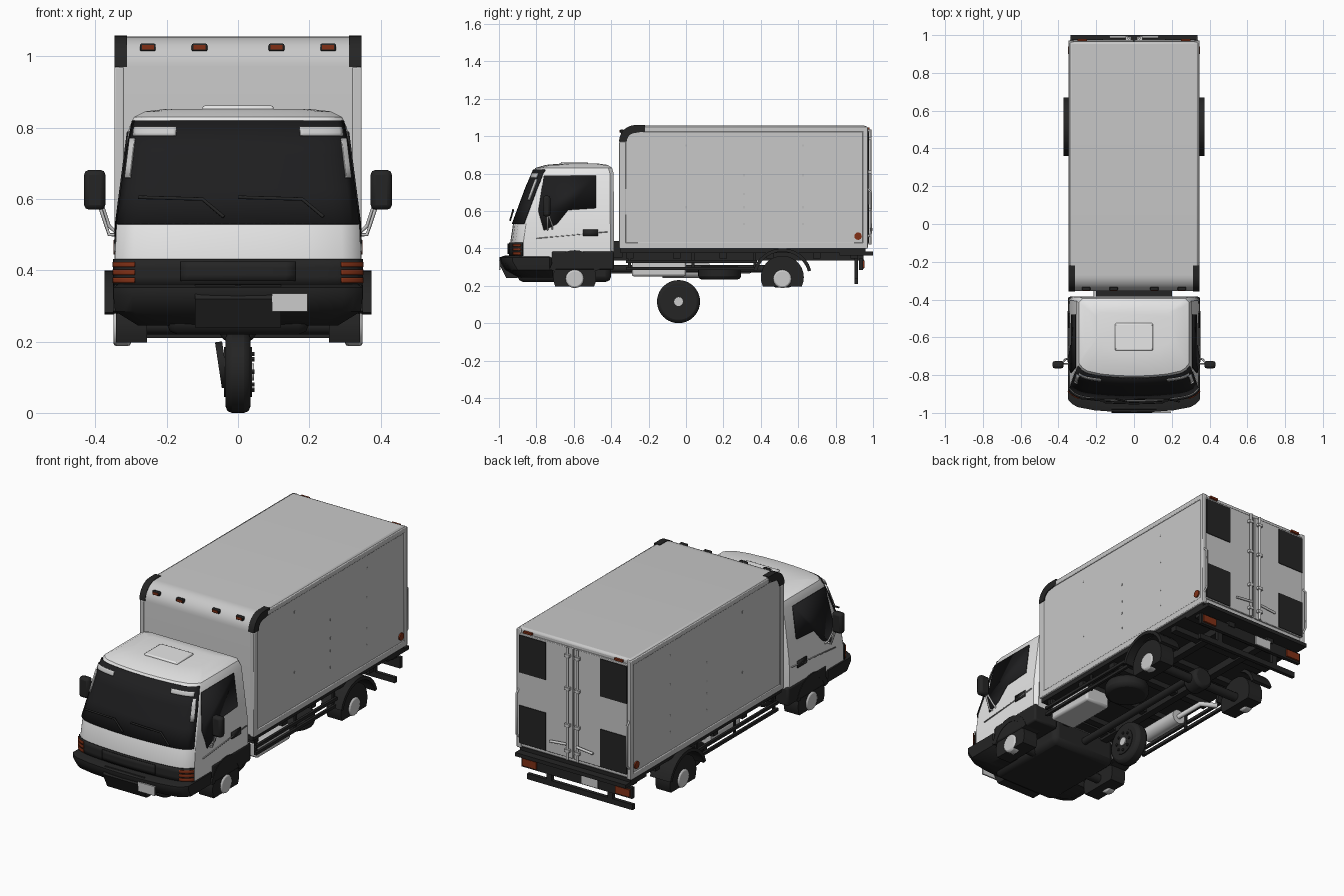
import bpy, bmesh, math
from mathutils import Vector, Matrix

if "Cube" in bpy.data.objects:
    bpy.data.objects.remove(bpy.data.objects["Cube"])


def material(name, r, g, b):
    m = bpy.data.materials.new(name)
    m.use_nodes = True
    m.diffuse_color = (r, g, b, 1)
    m.node_tree.nodes["Principled BSDF"].inputs["Base Color"].default_value = (r, g, b, 1)
    return m


WHITE = material("white_paint", .83, .83, .83)
PANEL = material("cargo_grey", .58, .58, .58)
TRIM = material("trim_grey", .45, .45, .45)
BLACK = material("black_plastic", .018, .018, .018)
GLASS = material("dark_glass", .013, .013, .014)
LAMP = material("lamp_orange", .22, .03, .008)
METAL = material("light_metal", .6, .6, .6)
made = []


def finish(name, bm, mat, mirror=False, bevel=0, thick=0):
    bmesh.ops.recalc_face_normals(bm, faces=bm.faces)
    me = bpy.data.meshes.new(name)
    bm.to_mesh(me)
    bm.free()
    me.materials.append(mat)
    ob = bpy.data.objects.new(name, me)
    bpy.context.collection.objects.link(ob)
    made.append(ob)
    if thick:
        mod = ob.modifiers.new("thickness", 'SOLIDIFY')
        mod.thickness, mod.offset = thick, 0
    if bevel:
        mod = ob.modifiers.new("bevel", 'BEVEL')
        mod.width, mod.segments = bevel, 2
    if mirror:
        ob.modifiers.new("mirror", 'MIRROR')
    return ob


def box(name, x, y, z, mat, **kw):
    bm = bmesh.new()
    mid = Vector([sum(p) / 2 for p in (x, y, z)])
    size = [abs(p[1] - p[0]) for p in (x, y, z)]
    bmesh.ops.create_cube(bm, size=1, matrix=Matrix.Translation(mid) @ Matrix.Diagonal((*size, 1)))
    return finish(name, bm, mat, **kw)


def cyl(name, centre, r, depth, axis, mat, seg=24, **kw):
    bm = bmesh.new()
    rot = Vector((0, 0, 1)).rotation_difference(Vector(axis)).to_matrix().to_4x4()
    bmesh.ops.create_cone(bm, cap_ends=True, segments=seg, radius1=r, radius2=r, depth=depth,
                          matrix=Matrix.Translation(centre) @ rot)
    return finish(name, bm, mat, **kw)


def prism(name, yz, x0, x1, mat, **kw):
    bm = bmesh.new()
    face = bm.faces.new([bm.verts.new((x0, y, z)) for y, z in yz])
    out = bmesh.ops.extrude_face_region(bm, geom=[face])["geom"]
    bmesh.ops.translate(bm, vec=(x1 - x0, 0, 0), verts=[v for v in out if isinstance(v, bmesh.types.BMVert)])
    return finish(name, bm, mat, **kw)


def tube(name, pts, r, mat, mirror=False):
    cu = bpy.data.curves.new(name, 'CURVE')
    cu.dimensions, cu.bevel_depth, cu.bevel_resolution, cu.use_fill_caps = '3D', r, 2, True
    sp = cu.splines.new('POLY')
    sp.points.add(len(pts) - 1)
    for p, co in zip(sp.points, pts):
        p.co = (*co, 1)
    cu.materials.append(mat)
    ob = bpy.data.objects.new(name, cu)
    bpy.context.collection.objects.link(ob)
    if mirror:
        ob.modifiers.new("mirror", 'MIRROR')


def arc(cy, cz, r, a0, a1, n=12):
    return [(cy + r * math.cos(math.radians(a0 + (a1 - a0) * i / n)),
             cz + r * math.sin(math.radians(a0 + (a1 - a0) * i / n))) for i in range(n + 1)]


# Bowed plan outline shared by the cab and bumper
def nose(f, w, yf):
    return (f * w, yf + .03 * f * f + .04 * f ** 12)


FS = [-1, -.98, -.93, -.85, -.6, -.3, 0, .3, .6, .85, .93, .98, 1]


def loft(name, rows, mat):
    bm = bmesh.new()
    rings = []
    for z, w, yf, yb in rows:
        pts = [nose(f, w, yf) for f in FS] + [(w, yb + .02), (w - .02, yb), (.02 - w, yb), (-w, yb + .02)]
        pts = [(x, min(y, yb)) if i < len(FS) else (x, yb - abs(y - yb)) for i, (x, y) in enumerate(pts)]
        rings.append([bm.verts.new((x, y, z)) for x, y in pts])
    for a, b in zip(rings, rings[1:]):
        for i in range(len(a)):
            j = (i + 1) % len(a)
            bm.faces.new((a[i], a[j], b[j], b[i]))
    bm.faces.new(rings[0])
    bm.faces.new(rings[-1])
    return finish(name, bm, mat)


CAB = [(.35, .345, -.94, -.385), (.43, .345, -.94, -.385), (.53, .341, -.925, -.385), (.8, .306, -.825, -.387),
       (.83, .292, -.805, -.395), (.846, .26, -.75, -.42), (.853, .2, -.67, -.47)]


def cab_row(z):
    for a, b in zip(CAB, CAB[1:]):
        if z <= b[0]:
            t = (z - a[0]) / (b[0] - a[0])
            return a[1] + t * (b[1] - a[1]), a[2] + t * (b[2] - a[2])


# Thin plate following the cab's front surface
def front_plate(name, f0, f1, z0, z1, mat, off=.004, n=12, **kw):
    bm = bmesh.new()
    grid = []
    for k in range(4):
        z = z0 + (z1 - z0) * k / 3
        w, yf = cab_row(z)
        row = []
        for i in range(n + 1):
            x, y = nose(f0 + (f1 - f0) * i / n, w + off, yf - off)
            row.append(bm.verts.new((x, y, z)))
        grid.append(row)
    for a, b in zip(grid, grid[1:]):
        for i in range(n):
            bm.faces.new((a[i], a[i + 1], b[i + 1], b[i]))
    return finish(name, bm, mat, thick=.005, **kw)


def side_plate(name, yz, mat, off=.002):
    bm = bmesh.new()
    bm.faces.new([bm.verts.new((cab_row(z)[0] + off, y, z)) for y, z in yz])
    return finish(name, bm, mat, thick=.005, mirror=True)


# Cab
loft("cab_body", CAB, WHITE)
box("roof_hatch", (-.1, .1), (-.67, -.525), (.845, .862), WHITE, bevel=.006)
front_plate("windshield", -.985, .985, .53, .82, GLASS, n=30)
front_plate("windshield_top_glint", .55, .93, .778, .802, METAL, .008, mirror=True)
front_plate("windshield_side_glint", .91, .955, .66, .77, METAL, .008, mirror=True)
front_plate("grille", -1, 1, .358, .432, BLACK, n=40)
front_plate("grille_centre", -.45, .45, .37, .425, BLACK, .012)
for z in (.365, .387, .409):
    front_plate("headlamp_strip", .82, .99, z, z + .015, LAMP, .008, mirror=True)
side_plate("side_window", [(-.76, .79), (-.48, .79), (-.48, .615), (-.63, .605), (-.69, .53),
                           (-.76, .495), (-.79, .6)], GLASS)
side_plate("door_handle", [(-.55, .5), (-.47, .5), (-.47, .465), (-.55, .465)], BLACK)
side_plate("door_crease", [(-.8, .455), (-.42, .49), (-.42, .486), (-.8, .451)], TRIM)
for x in (-.2, .08):
    tube("wiper", [(x + .16, -.94, .55), (x + .1, -.925, .6), (x - .08, -.925, .605)], .005, BLACK)

# Bumper, lower cab and plate
loft("front_bumper", [(.245, .28, -.9, -.71), (.285, .345, -.97, -.71), (.33, .35, -.997, -.71),
                      (.352, .35, -.997, -.71), (.362, .335, -.965, -.71)], BLACK)
prism("bumper_chin", [(-1, .32), (-.96, .24), (-.9, .24), (-.9, .36), (-.98, .36)], -.12, .12, BLACK)
box("front_number_plate", (.095, .195), (-1, -.992), (.285, .335), METAL)
box("cab_skirt", (.2, .349), (-.72, -.385), (.285, .385), BLACK, mirror=True, bevel=.01)
box("engine", (-.2, .2), (-.9, -.4), (.22, .37), BLACK, bevel=.03)

# Mirrors
box("mirror_head", (.372, .432), (-.765, -.725), (.57, .682), BLACK, mirror=True, bevel=.014)
for d in (0, .025):
    tube("mirror_arm", [(.335, -.74 + d, .5), (.362, -.74 + d, .5 + d), (.385, -.74, .57 + d), (.405, -.74, .645)],
         .005, METAL, True)

# Cargo box with rounded front roof edge
prism("cargo_box", [(.965, .4), (.965, 1.056)] + arc(-.27, .971, .085, 90, 180, 8) + [(-.355, .4)],
      -.342, .342, PANEL, bevel=.012)
prism("corner_cap", [(-.22, 1.059)] + arc(-.27, .971, .088, 90, 180, 8) + [(-.316, .971)]
      + arc(-.27, .971, .046, 180, 90, 8) + [(-.22, 1.025)], .312, .347, BLACK, mirror=True)
for name, y, z in (("bottom_rail", (-.355, .97), (.398, .432)), ("top_rail", (-.24, .97), (1.022, 1.05)),
                   ("front_post", (-.357, -.32), (.4, .97)), ("rear_post", (.945, .972), (.4, 1.05))):
    box(name, (.32, .347), y, z, PANEL, mirror=True, bevel=.004)
for y, heights in ((0, (.95, .62)), (.31, (.79, .69, .62, .53)), (.625, (.95, .79, .62, .53))):
    for z in heights:
        box("side_rivet", (.34, .344), (y - .003, y + .003), (z - .006, z + .006), TRIM, mirror=True)
cyl("side_marker", (.343, .92, .465), .02, .012, (1, 0, 0), LAMP, 16, mirror=True)
for x in (.108, .253):
    box("marker_base", (x - .022, x + .022), (-.352, -.333), (1.015, 1.036), BLACK, mirror=True, bevel=.004)
    box("marker_lamp", (x - .017, x + .017), (-.355, -.333), (1.019, 1.032), LAMP, mirror=True)

# Rear doors, hinge patches and locking rods
box("rear_door", (.003, .325), (.96, .975), (.425, 1.03), PANEL, mirror=True, bevel=.003)
for z in (.43, .815):
    box("hinge_patch", (.165, .325), (.972, .979), (z, z + .205), BLACK, mirror=True)
tube("lock_rod", [(.03, .984, .42), (.03, .984, 1.035)], .007, METAL, True)
tube("lock_handle", [(.03, .99, .505), (.13, .99, .495)], .007, METAL, True)
for z in (.46, .6, .8, .98):
    box("rod_bracket", (.015, .045), (.974, .992), (z, z + .015), METAL, mirror=True)
tube("grab_handle", [(.335, .97, .46), (.335, .99, .48), (.335, .99, .7), (.335, .97, .72)], .005, METAL, True)
box("rear_top_lamp", (.25, .3), (.968, .98), (1.036, 1.047), LAMP, mirror=True)

# Rear bumper and lamps
box("rear_step", (-.335, .335), (.82, 1), (.362, .382), BLACK)
box("rear_lamp_bar", (-.335, .335), (.925, .945), (.285, .345), BLACK)
box("tail_lamp", (.24, .325), (.94, .955), (.295, .335), LAMP, mirror=True)
box("rear_number_plate", (-.13, -.03), (.944, .952), (.29, .34), METAL)
box("underrun_bar", (-.32, .32), (.9, .92), (.21, .24), BLACK)
box("underrun_bracket", (.17, .2), (.9, .92), (.21, .37), BLACK, mirror=True)

# Chassis
box("chassis_rail", (.11, .15), (-.85, .95), (.335, .395), BLACK, mirror=True)
box("cargo_floor", (-.335, .335), (-.35, .96), (.375, .402), BLACK)
for y in (-.3, -.05, .2, .45, .7, .9):
    box("cross_member", (-.32, .32), (y - .02, y + .02), (.345, .385), BLACK)
box("cab_back_mount", (-.2, .2), (-.4, -.34), (.35, .44), BLACK)
cyl("drive_shaft", (0, 0, .29), .02, 1, (0, 1, 0), BLACK, 12)
cyl("differential", (0, .515, .25), .06, .1, (0, 1, 0), BLACK, 16, bevel=.015)
box("fuel_tank", (.17, .32), (-.29, 0), (.25, .335), METAL, bevel=.012)
cyl("muffler", (-.2, 0, .28), .04, .25, (0, 1, 0), METAL, 16)
tube("exhaust_pipe", [(-.2, -.45, .28), (-.2, .3, .28), (-.28, .34, .28)], .014, METAL)
cyl("flat_spare_tyre", (.2, .18, .268), .115, .07, (0, 0, 1), BLACK, 32, bevel=.02)
for z in (.285, .322):
    box("side_guard", (.322, .336), (-.32, .38), (z, z + .016), BLACK, mirror=True)
for y in (-.31, .03, .36):
    box("guard_post", (.315, .325), (y, y + .015), (.285, .38), BLACK, mirror=True)

# Wheel drums, hubs and fenders
for name, cy in (("front", -.595), ("rear", .515)):
    drum = [(y, max(z, .197)) for y, z in arc(cy, .245, .115, -25, 205, 18)]
    prism(name + "_wheel_drum", drum, .255, .343, BLACK, mirror=True)
    cyl(name + "_hub", (.325, cy, .237), .05, .05, (1, 0, 0), METAL, 16, mirror=True, bevel=.01)
    cyl(name + "_axle", (0, cy, .245), .025, .56, (1, 0, 0), BLACK, 12)
prism("front_arch", arc(-.595, .25, .14, 15, 165) + arc(-.595, .25, .11, 165, 15), .25, .351, BLACK, mirror=True)
prism("rear_fender", arc(.515, .24, .16, 15, 165) + arc(.515, .24, .142, 165, 15), .25, .374, BLACK, mirror=True)

# Loose wheel standing beneath the frame
cyl("loose_tyre", (0, -.04, .115), .115, .07, (1, 0, 0), BLACK, 40, bevel=.018)
cyl("loose_rim", (0, -.04, .115), .07, .078, (1, 0, 0), BLACK, 32)
cyl("loose_hub", (.01, -.04, .115), .024, .07, (1, 0, 0), METAL, 12)
cyl("loose_brake_disc", (-.045, -.04, .135), .065, .02, (1, 0, .15), BLACK, 24)
for i in range(8):
    a = math.tau * i / 8
    cyl("wheel_nut", (.04, -.04 + .05 * math.cos(a), .115 + .05 * math.sin(a)), .007, .012, (1, 0, 0), BLACK, 6)

# Smooth curved surfaces, keep hard edges
bpy.ops.object.select_all(action='DESELECT')
for ob in made:
    ob.select_set(True)
bpy.context.view_layer.objects.active = made[0]
bpy.ops.object.shade_smooth_by_angle(angle=math.radians(32))
